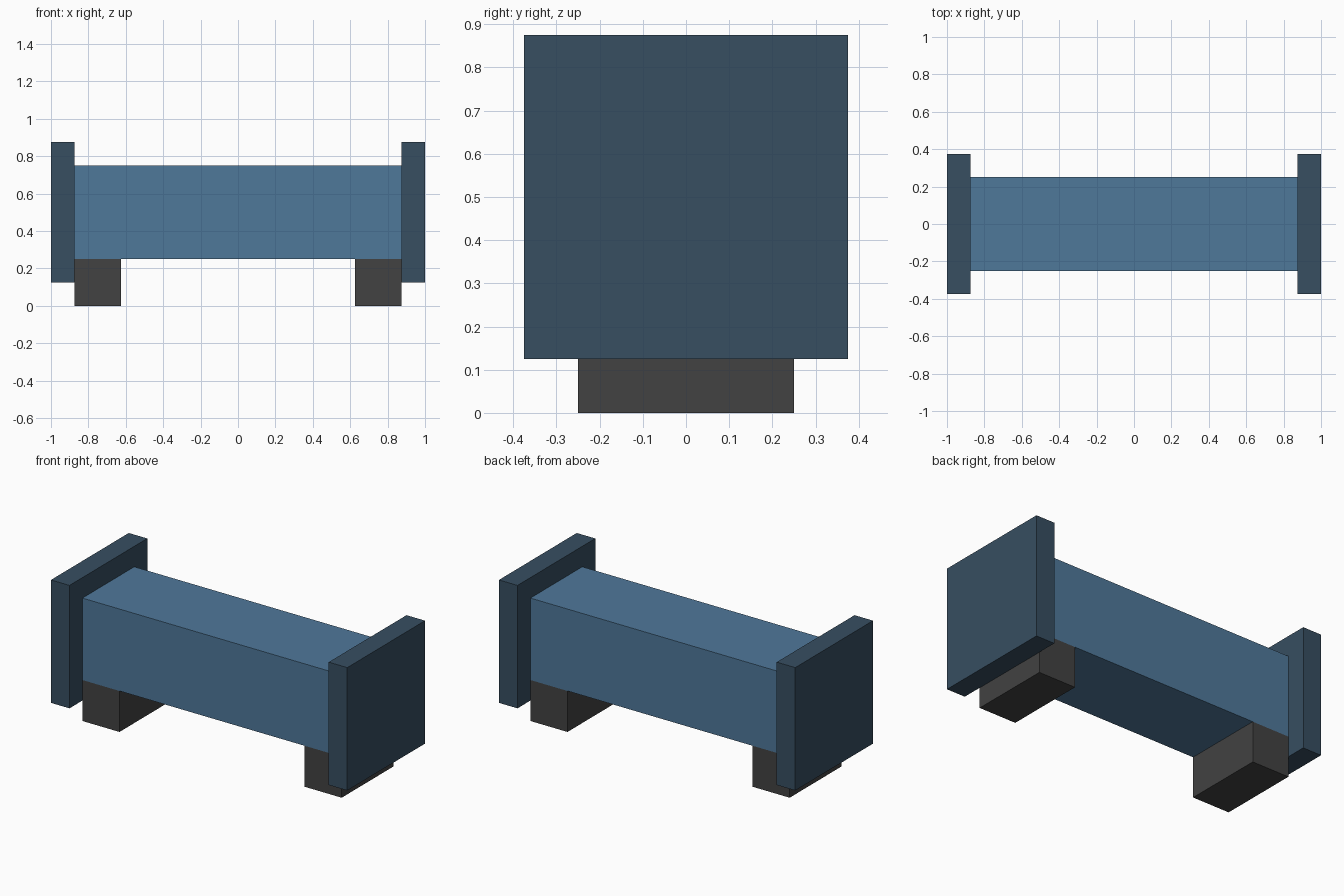
import bpy

cube = bpy.data.objects.get("Cube")
if cube:
    bpy.data.objects.remove(cube, do_unlink=True)


def srgb(r, g, b):
    def lin(c):
        c /= 255
        return c / 12.92 if c <= 0.04045 else ((c + 0.055) / 1.055) ** 2.4
    return (lin(r), lin(g), lin(b), 1.0)


def material(name, color):
    mat = bpy.data.materials.new(name)
    mat.use_nodes = True
    mat.diffuse_color = color
    mat.node_tree.nodes["Principled BSDF"].inputs["Base Color"].default_value = color
    return mat


def box(name, lo, hi, mat):
    """Axis-aligned box between two corners."""
    center = [(a + b) / 2 for a, b in zip(lo, hi)]
    bpy.ops.mesh.primitive_cube_add(size=1, location=center)
    obj = bpy.context.object
    obj.name = obj.data.name = name
    obj.scale = [b - a for a, b in zip(lo, hi)]
    bpy.ops.object.transform_apply(location=False, rotation=False, scale=True)
    obj.data.materials.append(mat)
    return obj


blue = material("steel blue", srgb(79, 120, 154))
navy = material("dark slate blue", srgb(55, 78, 97))
grey = material("dark grey", srgb(66, 66, 66))

# Long central body
box("body", (-0.875, -0.25, 0.25), (0.875, 0.25, 0.75), blue)

# End plates and feet, one per side
for side, s in (("left", 1), ("right", -1)):
    def span(a, b):
        return sorted((s * a, s * b))

    x0, x1 = span(0.875, 1.0)
    box(side + "_end_plate", (x0, -0.375, 0.125), (x1, 0.375, 0.875), navy)
    x0, x1 = span(0.625, 0.875)
    box(side + "_foot", (x0, -0.25, 0.0), (x1, 0.25, 0.25), grey)
